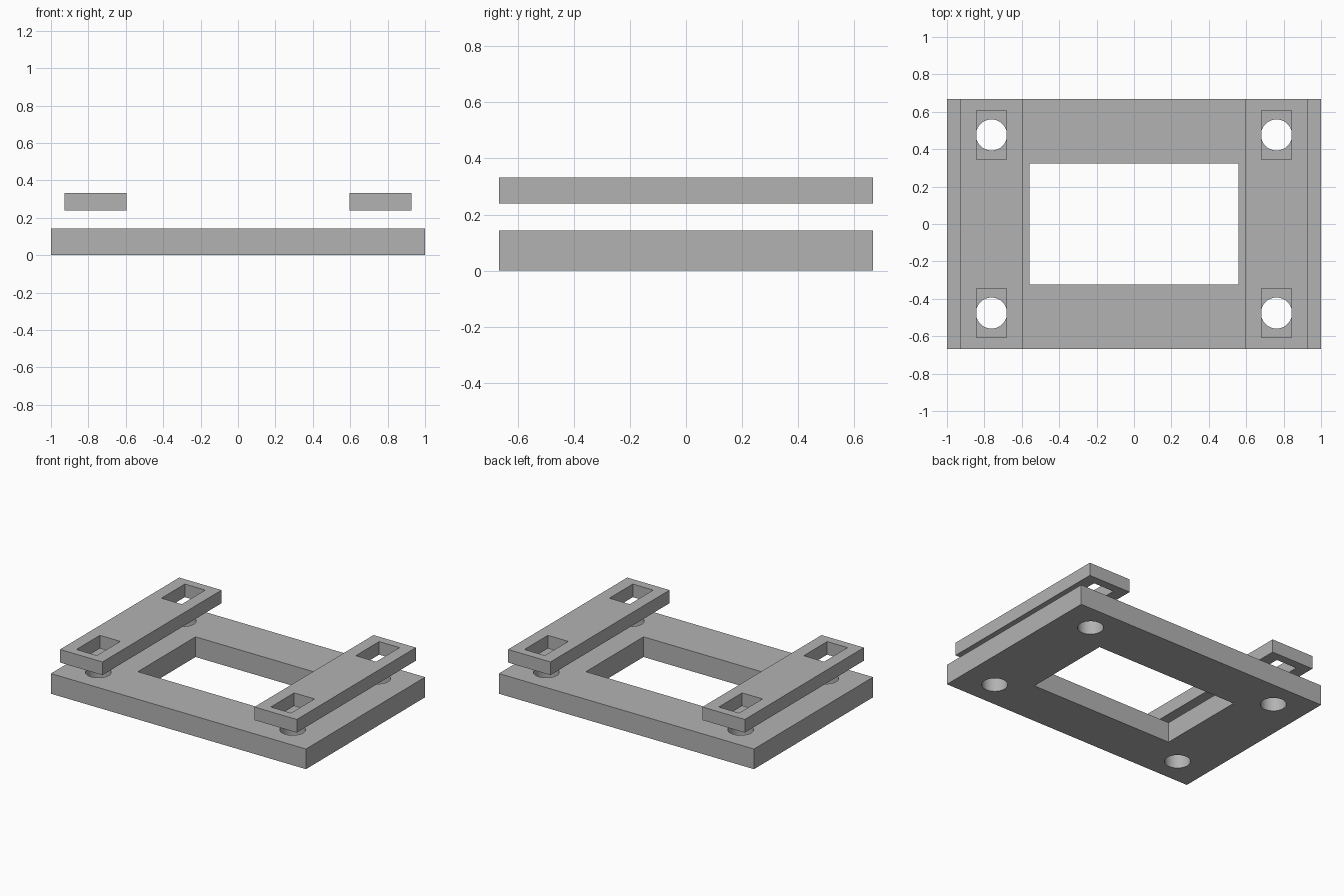
import bpy
import math

default_cube = bpy.data.objects.get("Cube")
if default_cube:
    bpy.data.objects.remove(default_cube, do_unlink=True)

# Single grey material
GREY = (0.45, 0.45, 0.45, 1)
grey = bpy.data.materials.new("plain grey")
grey.use_nodes = True
grey.diffuse_color = GREY
grey.node_tree.nodes["Principled BSDF"].inputs["Base Color"].default_value = GREY

HOLE_X, HOLE_Y, HOLE_R = 0.762, 0.476, 0.083
DEPTH = 0.667
BASE_TOP = 0.143
RAIL_BOTTOM, RAIL_TOP = 0.24, 0.333


def box(name, x, y, z, size):
    bpy.ops.mesh.primitive_cube_add(size=1, location=(x, y, z))
    obj = bpy.context.object
    obj.name = name
    obj.scale = size
    bpy.ops.object.transform_apply(location=True, rotation=False, scale=True)
    obj.data.materials.append(grey)
    return obj


def cut(target, cutter):
    """Subtract the cutter from the target, then discard the cutter."""
    cutter.hide_render = True
    mod = target.modifiers.new("cut", "BOOLEAN")
    mod.operation = "DIFFERENCE"
    mod.solver = "EXACT"
    mod.object = cutter
    bpy.context.view_layer.objects.active = target
    bpy.ops.object.modifier_apply(modifier=mod.name)
    bpy.data.objects.remove(cutter, do_unlink=True)


# Base plate with a rectangular window and four round holes
base = box("base_plate", 0, 0, BASE_TOP / 2, (2, 2 * DEPTH, BASE_TOP))
cut(base, box("window_cutter", 0, 0, BASE_TOP / 2, (1.118, 0.646, 1)))
for sx in (-1, 1):
    for sy in (-1, 1):
        bpy.ops.mesh.primitive_cylinder_add(
            vertices=64, radius=HOLE_R, depth=1, location=(sx * HOLE_X, sy * HOLE_Y, 0))
        hole = bpy.context.object
        hole.data.materials.append(grey)
        cut(base, hole)

# Clamp rails floating above each side, with a rectangular slot over each hole
parts = [base]
rail_z = (RAIL_BOTTOM + RAIL_TOP) / 2
for side, sx in (("right", -1), ("left", 1)):
    rail = box(side + "_rail", sx * HOLE_X, 0, rail_z,
               (0.332, 2 * DEPTH, RAIL_TOP - RAIL_BOTTOM))
    for sy in (-1, 1):
        cut(rail, box("slot_cutter", sx * HOLE_X, sy * HOLE_Y, rail_z, (0.16, 0.262, 1)))
    parts.append(rail)

# Smooth hole walls, crisp edges
bpy.ops.object.select_all(action="DESELECT")
for part in parts:
    part.select_set(True)
bpy.context.view_layer.objects.active = base
bpy.ops.object.shade_smooth_by_angle(angle=math.radians(30))
